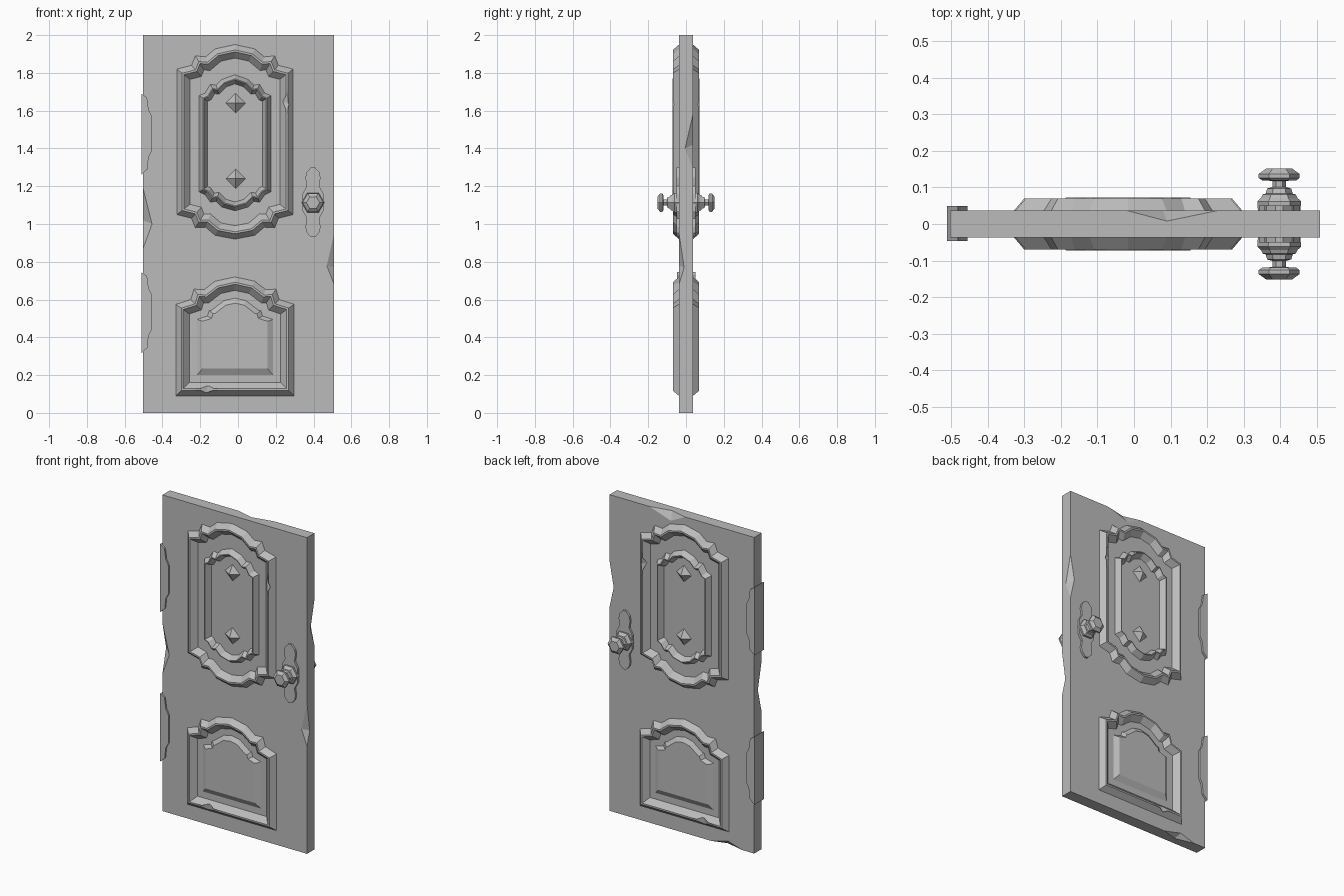
import bpy, bmesh
from mathutils import Vector

cube = bpy.data.objects.get("Cube")
if cube:
    bpy.data.objects.remove(cube, do_unlink=True)

GREY = bpy.data.materials.new("plain_grey")
GREY.use_nodes = True
TONE = (0.5, 0.5, 0.5, 1)
GREY.diffuse_color = TONE
GREY.node_tree.nodes["Principled BSDF"].inputs["Base Color"].default_value = TONE

HALF = 0.037          # half thickness of the slab
CX = -0.016           # middle line of the panels


def finish(name, bm):
    bmesh.ops.recalc_face_normals(bm, faces=bm.faces)
    mesh = bpy.data.meshes.new(name)
    bm.to_mesh(mesh)
    bm.free()
    mesh.materials.append(GREY)
    ob = bpy.data.objects.new(name, mesh)
    bpy.context.collection.objects.link(ob)
    return ob


def loft(name, loops, closed=False):
    """Skin a series of equal loops; cap the ends or join them into a tube."""
    bm = bmesh.new()
    rows = [[bm.verts.new(p) for p in loop] for loop in loops]
    n = len(rows[0])
    pairs = list(zip(rows, rows[1:]))
    if closed:
        pairs.append((rows[-1], rows[0]))
    else:
        bm.faces.new(rows[0])
        bm.faces.new(rows[-1])
    for a, b in pairs:
        for i in range(n):
            j = (i + 1) % n
            bm.faces.new((a[i], a[j], b[j], b[i]))
    return finish(name, bm)


def mirrored(half, cx):
    """Full outline from its left half, listed bottom to top as (width, z)."""
    left = [(cx - w, z) for w, z in half]
    right = [(cx + w, z) for w, z in reversed(half) if w > 0]
    return left + right


def inset(outline, d):
    """Move every edge of a clockwise outline inward by d, with mitred corners."""
    pts = [Vector(p) for p in outline]
    out = []
    for i, p in enumerate(pts):
        a = (p - pts[i - 1]).normalized()
        b = (pts[(i + 1) % len(pts)] - p).normalized()
        na, nb = Vector((a.y, -a.x)), Vector((b.y, -b.x))
        out.append(p + (na + nb) * d / (1 + na.dot(nb)))
    return out


def at(outline, y):
    return [(x, y, z) for x, z in outline]


def moulding(name, outline, side, steps):
    """Ridge following an outline; steps are (inset, height above centre)."""
    return loft(name, [at(inset(outline, d), side * y) for d, y in steps], True)


def chip(ob, a, b, c, d, out):
    """Knock a faceted chip off the edge a-b; c and d lie on its two faces."""
    a, b, c, d = map(Vector, (a, b, c, d))
    bm = bmesh.new()
    for p in (a, b, c, d, (a + b) / 2 + Vector(out) * 0.01):
        bm.verts.new(p)
    bmesh.ops.convex_hull(bm, input=bm.verts)
    cutter = finish(ob.name + "_chip_cutter", bm)
    cutter.hide_render = True
    mod = ob.modifiers.new("chip", 'BOOLEAN')
    mod.operation, mod.solver, mod.object = 'DIFFERENCE', 'EXACT', cutter
    bpy.context.view_layer.objects.active = ob
    bpy.ops.object.modifier_apply(modifier=mod.name)
    bpy.data.objects.remove(cutter, do_unlink=True)


# Slab with worn edges
L, R = -0.503, 0.509
rect = [(L, 0), (L, 2), (R, 2), (R, 0)]
slab = loft("door_slab", [at(rect, -HALF), at(rect, HALF)])
chip(slab, (L, -HALF, 1.19), (L, -HALF, 0.87), (-0.455, -HALF, 1), (L, 0, 1.02), (-1, -1, 0))
chip(slab, (R, -HALF, 0.95), (R, -HALF, 0.68), (0.47, -HALF, 0.78), (R, -0.01, 0.77), (1, -1, 0))
chip(slab, (R, HALF, 1.58), (R, HALF, 1.29), (0.48, HALF, 1.42), (R, -0.005, 1.4), (1, 1, 0))
chip(slab, (-0.02, HALF, 2), (0.23, HALF, 2), (0.08, HALF, 1.95), (0.09, 0.008, 2), (0, 1, 1))
chip(slab, (-0.42, HALF, 0), (-0.2, HALF, 0), (-0.32, HALF, 0.03), (-0.3, 0.008, 0), (0, 1, -1))

# Panel outlines
upper = mirrored([(0, 0.92), (0.105, 0.94), (0.155, 0.983), (0.21, 0.98), (0.23, 1.03),
                  (0.308, 1.05), (0.308, 1.82), (0.23, 1.84), (0.21, 1.89),
                  (0.155, 1.885), (0.105, 1.927), (0, 1.95)], CX)
inner = mirrored([(0, 1.07), (0.07, 1.09), (0.1, 1.12), (0.13, 1.115), (0.158, 1.155),
                  (0.19, 1.17), (0.19, 1.68), (0.158, 1.693), (0.13, 1.74),
                  (0.1, 1.735), (0.07, 1.765), (0, 1.79)], CX)
lower = mirrored([(0.312, 0.09), (0.312, 0.575), (0.234, 0.6), (0.217, 0.655),
                  (0.162, 0.653), (0.105, 0.697), (0, 0.72)], CX)

WIDE = [(0, 0.03), (0, HALF), (0.028, 0.07), (0.038, 0.07), (0.07, HALF), (0.07, 0.03)]
SLIM = [(0, 0.03), (0, HALF), (0.02, 0.072), (0.025, 0.072), (0.045, HALF), (0.045, 0.03)]

# Escutcheon outline and turned knob profile
KX, KZ = 0.397, 1.113
plate = mirrored([(0.01, 0.93), (0.034, 0.955), (0.04, 0.985), (0.033, 1.03), (0.055, 1.07),
                  (0.055, 1.16), (0.033, 1.2), (0.04, 1.245), (0.034, 1.275), (0.01, 1.3)], KX)
HEX = [(1, 0), (0.5, 0.87), (-0.5, 0.87), (-1, 0), (-0.5, -0.87), (0.5, -0.87)]
KNOB = [(0.058, 0.035), (0.06, 0.062), (0.05, 0.071), (0.045, 0.081), (0.037, 0.083),
        (0.033, 0.097), (0.018, 0.101), (0.018, 0.118), (0.046, 0.119),
        (0.056, 0.126), (0.056, 0.137), (0.035, 0.152)]

for side, word in ((-1, "front"), (1, "back")):
    # Raised frames
    frame = moulding(word + "_upper_frame", upper, side, WIDE)
    moulding(word + "_inner_frame", inner, side, SLIM)
    base = moulding(word + "_lower_frame", lower, side, WIDE)

    # Worn spots on the ridges
    top, out = side * 0.07, (0, side, 0)
    chip(frame, (0.259, top, 1.74), (0.259, top, 1.54), (0.275, side * 0.055, 1.63),
         (0.235, side * 0.05, 1.65), out)
    chip(base, (-0.27, top, 0.123), (-0.06, top, 0.123), (-0.17, side * 0.05, 0.102),
         (-0.16, side * 0.055, 0.143), out)

    # Bevelled field inside the lower frame
    foot = inset(lower, 0.11)
    mid = Vector((CX, 0.43))
    crown = [mid + (p - mid) * 0.85 for p in foot]
    loft(word + "_lower_field", [at(foot, side * 0.03), at(foot, side * HALF),
                                 at(crown, side * 0.056)])

    # Pyramid studs
    for z, place in ((1.64, "upper"), (1.24, "lower")):
        bm = bmesh.new()
        for dx, dz in ((1, 0), (0, 1), (-1, 0), (0, -1)):
            bm.verts.new((-0.012 + dx * 0.057, side * 0.034, z + dz * 0.057))
        bm.verts.new((-0.012, side * 0.07, z))
        bmesh.ops.convex_hull(bm, input=bm.verts)
        finish(f"{word}_{place}_stud", bm)

    # Handle
    loft(word + "_handle_plate", [at(plate, side * 0.03), at(plate, side * 0.05)])
    loft(word + "_door_knob", [[(KX + r * u, side * y, KZ + r * v) for u, v in HEX]
                               for r, y in KNOB])

# Hinges wrapped round the hanging edge
HINGE = [(-0.512, 0), (-0.512, 0.43), (-0.482, 0.41), (-0.473, 0.345), (-0.455, 0.31),
         (-0.455, 0.13), (-0.473, 0.095), (-0.48, 0.03)]
for z, place in ((1.26, "upper"), (0.315, "lower")):
    shape = [(x, z + h) for x, h in HINGE]
    loft(place + "_hinge", [at(shape, -0.047), at(shape, 0.049)])
